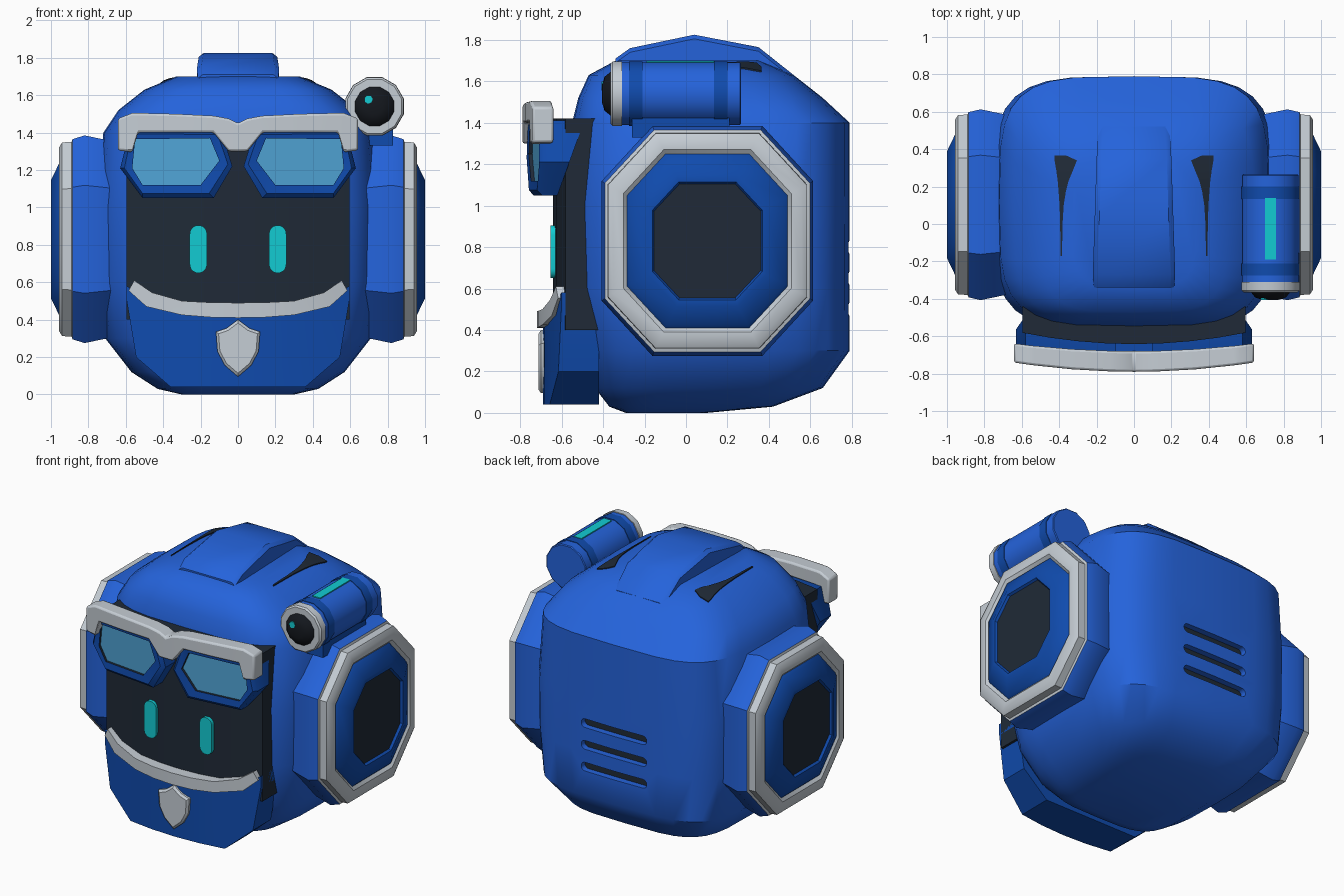
import bpy, bmesh, math
from mathutils import Vector
from mathutils.bvhtree import BVHTree

if "Cube" in bpy.data.objects:
    bpy.data.objects.remove(bpy.data.objects["Cube"])


def material(name, r, g, b):
    m = bpy.data.materials.new(name)
    m.diffuse_color = (r, g, b, 1)
    m.use_nodes = True
    m.node_tree.nodes["Principled BSDF"].inputs["Base Color"].default_value = m.diffuse_color
    return m


BLUE = material("bright blue", 0.018, 0.125, 0.71)
DEEP = material("deep blue", 0.005, 0.07, 0.42)
GREY = material("light grey", 0.56, 0.61, 0.66)
DARK = material("dark slate", 0.014, 0.023, 0.038)
GLASS = material("lens blue", 0.08, 0.37, 0.67)
CYAN = material("glowing cyan", 0.006, 0.60, 0.65)
BLACK = material("near black", 0.007, 0.009, 0.013)


def loft(name, rings, mats, bevel=0):
    """Skin closed rings; mats = one material, or first cap + one per band + last cap."""
    if not isinstance(mats, list):
        mats = [mats] * (len(rings) + 1)
    used = list(dict.fromkeys(mats))
    bm = bmesh.new()
    vs = [[bm.verts.new(p) for p in ring] for ring in rings]
    n = len(rings[0])
    bm.faces.new(vs[0]).material_index = used.index(mats[0])
    for k in range(len(rings) - 1):
        for i in range(n):
            j = (i + 1) % n
            f = bm.faces.new((vs[k][i], vs[k][j], vs[k + 1][j], vs[k + 1][i]))
            f.material_index = used.index(mats[k + 1])
    bm.faces.new(vs[-1]).material_index = used.index(mats[-1])
    bmesh.ops.recalc_face_normals(bm, faces=bm.faces)
    me = bpy.data.meshes.new(name)
    bm.to_mesh(me)
    bm.free()
    for m in used:
        me.materials.append(m)
    ob = bpy.data.objects.new(name, me)
    bpy.context.collection.objects.link(ob)
    if bevel:
        mod = ob.modifiers.new("bevel", 'BEVEL')
        mod.width, mod.segments, mod.limit_method = bevel, 2, 'ANGLE'
        mod.angle_limit = math.radians(40)
    return ob


def slab(name, half, front, back, mat, bevel=0):
    """Mirrored curved plate from stations (x, z low, z high[, x of high end])."""
    st = [(s[0], s[1], s[2], s[3] if len(s) > 3 else s[0]) for s in half]
    st = [(-a, b, c, -d) for a, b, c, d in reversed(st) if a > 0] + st
    rings = [[(a, front(a), b), (d, front(d), c), (d, back(d), c), (a, back(a), b)]
             for a, b, c, d in st]
    return loft(name, rings, mat, bevel)


def capsule(cx, cz, hx, hz, n=6):
    """Outline of a rounded bar in x, z."""
    r = min(hx, hz)
    pts = []
    for q, (sx, sz) in enumerate(((1, 1), (-1, 1), (-1, -1), (1, -1))):
        for i in range(n + 1):
            if (i == 0 and hx == r and q % 2) or (i == n and hx == r and q % 2 == 0):
                continue
            if (i == 0 and hz == r and q in (0, 2)) or (i == n and hz == r and q in (1, 3)):
                continue
            t = (q + i / n) * math.pi / 2
            pts.append((cx + sx * (hx - r) + r * math.cos(t), cz + sz * (hz - r) + r * math.sin(t)))
    return pts


def at_y(pts, y):
    return [(x, y, z) for x, z in pts]


# head shell: rounded-square rings (z, half width, front y, back y)
def head_ring(z, w, yf, yb, n=32):
    cy, hy, pts = (yf + yb) / 2, (yb - yf) / 2, []
    for i in range(n):
        t = 2 * math.pi * i / n
        c, s = math.cos(t), math.sin(t)
        pts.append((w * math.copysign(abs(c) ** 0.5, c), cy + hy * math.copysign(abs(s) ** 0.5, s), z))
    return pts


head = loft("head_shell", [head_ring(*r) for r in (
    (0.0, 0.30, -0.29, 0.10), (0.03, 0.43, -0.37, 0.42), (0.12, 0.57, -0.44, 0.66),
    (0.30, 0.71, -0.50, 0.79), (0.60, 0.75, -0.56, 0.79), (1.0, 0.755, -0.57, 0.79),
    (1.40, 0.72, -0.55, 0.79), (1.52, 0.64, -0.52, 0.66), (1.63, 0.50, -0.47, 0.52),
    (1.70, 0.33, -0.34, 0.36))], BLUE)
tree = BVHTree.FromPolygons([v.co for v in head.data.vertices],
                            [p.vertices[:] for p in head.data.polygons])

# three vent slots cut in the back
for z in (0.50, 0.65, 0.80):
    o = capsule(0, z, 0.25, 0.03)
    cutter = loft("vent_cutter", [at_y(o, 0.745), at_y(o, 0.95)], [DARK, BLUE, BLUE])
    cutter.hide_render = True
    mod = head.modifiers.new("vent", 'BOOLEAN')
    mod.operation, mod.solver, mod.object = 'DIFFERENCE', 'EXACT', cutter
    mod.material_mode = 'TRANSFER'
    bpy.context.view_layer.objects.active = head
    bpy.ops.object.modifier_apply(modifier=mod.name)
    bpy.data.objects.remove(cutter)

# crest along the top
loft("top_crest", [[(-w, y, 1.45), (-w, y, z - 0.02), (0.025 - w, y, z),
                    (w - 0.025, y, z), (w, y, z - 0.02), (w, y, 1.45)]
                   for y, w, z in ((-0.34, 0.215, 1.71), (-0.27, 0.22, 1.76), (0.04, 0.21, 1.825),
                                   (0.35, 0.20, 1.765), (0.52, 0.19, 1.63))], BLUE)

# dark tapered slashes on the top, laid on the shell
slash = ((-0.17, 0.385, 0.392), (0.0, 0.382, 0.395), (0.10, 0.376, 0.398), (0.17, 0.365, 0.403),
         (0.23, 0.350, 0.408), (0.29, 0.325, 0.416), (0.34, 0.305, 0.425), (0.365, 0.36, 0.425))


def top_z(x, y):
    return tree.ray_cast(Vector((x, y, 3)), Vector((0, 0, -1)))[0].z


for s, side in ((-1, "left"), (1, "right")):
    loft("slash_" + side, [[(s * a, y, top_z(s * a, y) + 0.007), (s * b, y, top_z(s * b, y) + 0.007),
                            (s * b, y, top_z(s * b, y) - 0.02), (s * a, y, top_z(s * a, y) - 0.02)]
                           for y, a, b in slash], DARK)

# face screen, chin guard, mouth trim
slab("face_screen", [(x, 0.40, 1.42) for x in (0, 0.15, 0.3, 0.45, 0.595)],
     lambda x: -0.642 + 0.17 * x * x, lambda x: -0.40, DARK)
slab("chin_guard", [(0, 0.04, 0.45), (0.18, 0.04, 0.455), (0.36, 0.04, 0.48),
                    (0.545, 0.20, 0.55), (0.595, 0.50, 0.58)],
     lambda x: -0.69 + 0.25 * x * x, lambda x: -0.42, DEEP)
slab("mouth_trim", [(0, 0.41, 0.49), (0.15, 0.413, 0.492), (0.30, 0.425, 0.50),
                    (0.49, 0.47, 0.545, 0.46), (0.585, 0.555, 0.61, 0.555)],
     lambda x: -0.72 + 0.3 * x * x, lambda x: -0.60 + 0.15 * x * x, GREY)

# shield badge on the chin
sh = [(0, 0.40), (0.06, 0.355), (0.118, 0.335), (0.11, 0.23), (0.07, 0.155), (0, 0.095)]
sh += [(-x, z) for x, z in reversed(sh[1:-1])]
small = [(x * 0.88, 0.25 + (z - 0.25) * 0.88) for x, z in sh]
loft("shield_badge", [at_y(sh, -0.64), at_y(sh, -0.70), at_y(small, -0.712)], GREY)

# goggles
outer = [(0.58, 1.41), (0.085, 1.40), (0.03, 1.22), (0.13, 1.05), (0.51, 1.05), (0.63, 1.21)]
lens = [(0.55, 1.365), (0.15, 1.37), (0.10, 1.25), (0.20, 1.12), (0.51, 1.12), (0.565, 1.21)]
mid = [(a + (c - a) * 0.35, b + (d - b) * 0.35) for (a, b), (c, d) in zip(outer, lens)]


def tilted(pts, s, dy):
    return [(s * x, -0.775 + 0.11 * x + dy, z) for x, z in pts]


for s, side in ((-1, "left"), (1, "right")):
    back = [(s * x, -0.62 + (z - 1.05) * 0.36, z) for x, z in outer]
    loft("goggle_" + side, [back, tilted(outer, s, 0.025), tilted(mid, s, 0),
                            tilted(lens, s, 0.005), tilted(lens, s, 0.022)],
         [DEEP, DEEP, DEEP, DEEP, DARK, GLASS])
    # eye bars on the screen
    e = capsule(s * 0.212, 0.777, 0.046, 0.128)
    loft("eye_" + side, [at_y(e, -0.61), at_y(e, -0.655)], CYAN)
slab("goggle_bridge", [(0, 1.32, 1.41), (0.10, 1.32, 1.41)], lambda x: -0.70, lambda x: -0.55, DEEP)
slab("brow_guard", [(0, 1.30, 1.45), (0.05, 1.30, 1.475), (0.13, 1.40, 1.49), (0.33, 1.40, 1.50),
                    (0.535, 1.40, 1.505), (0.565, 1.295, 1.505), (0.642, 1.305, 1.475)],
     lambda x: -0.79 + 0.12 * x * x, lambda x: -0.68 + 0.1 * x * x, GREY, 0.012)


# octagonal ear pods: rings of (x, half depth, half height, band colour)
def octagon(x, hy, hz):
    k = 0.52
    return [(x, 0.103 + hy * a, 0.83 + hz * b) for a, b in
            ((1, k), (k, 1), (-k, 1), (-1, k), (-1, -k), (-k, -1), (k, -1), (1, -k))]


pod = ((0.60, 0.46, 0.50, BLUE), (0.70, 0.485, 0.53, BLUE), (0.82, 0.51, 0.555, BLUE),
       (0.885, 0.495, 0.535, BLUE), (0.89, 0.482, 0.52, GREY), (0.94, 0.480, 0.518, GREY),
       (0.957, 0.455, 0.49, GREY), (0.957, 0.405, 0.44, GREY), (0.94, 0.388, 0.42, GREY),
       (0.957, 0.375, 0.405, DEEP), (1.0, 0.285, 0.315, DEEP), (1.0, 0.265, 0.285, DEEP),
       (0.985, 0.258, 0.275, DEEP))
for s, side in ((-1, "left"), (1, "right")):
    loft("ear_pod_" + side, [octagon(s * x, a, b) for x, a, b, _ in pod],
         [p[3] for p in pod] + [DARK])


# side lamp: barrel along y
def circle(y, r, cx=0.73, cz=1.54, n=12):
    return [(cx + r * math.cos((i + 0.5) * 2 * math.pi / n), y,
             cz + r * math.sin((i + 0.5) * 2 * math.pi / n)) for i in range(n)]


lamp = ((0.265, 0.150, BLUE), (0.26, 0.156, BLUE), (0.20, 0.156, BLUE), (0.20, 0.160, DEEP),
        (0.135, 0.160, DEEP), (0.135, 0.156, DEEP), (-0.21, 0.156, BLUE), (-0.21, 0.160, DEEP),
        (-0.275, 0.160, DEEP), (-0.275, 0.156, DEEP), (-0.31, 0.156, BLUE), (-0.31, 0.162, GREY),
        (-0.355, 0.160, GREY), (-0.365, 0.150, GREY), (-0.365, 0.108, GREY),
        (-0.393, 0.085, BLACK), (-0.405, 0.045, BLACK))
loft("side_lamp", [circle(y, r) for y, r, _ in lamp], [p[2] for p in lamp] + [BLACK])
loft("lamp_glint", [circle(-0.385, 0.022, 0.697, 1.578), circle(-0.407, 0.022, 0.697, 1.578)], CYAN)


def box(name, x0, x1, y0, y1, z0, z1, mat):
    return loft(name, [[(x0, y, z0), (x1, y, z0), (x1, y, z1), (x0, y, z1)] for y in (y0, y1)], mat)


box("lamp_light_strip", 0.70, 0.76, -0.19, 0.14, 1.68, 1.698, CYAN)
box("lamp_mount", 0.62, 0.83, -0.26, 0.21, 1.33, 1.43, DEEP)

# smooth shading with sharp edges kept
for ob in bpy.context.scene.objects:
    ob.select_set(True)
bpy.context.view_layer.objects.active = head
bpy.ops.object.shade_smooth_by_angle(angle=math.radians(38))
